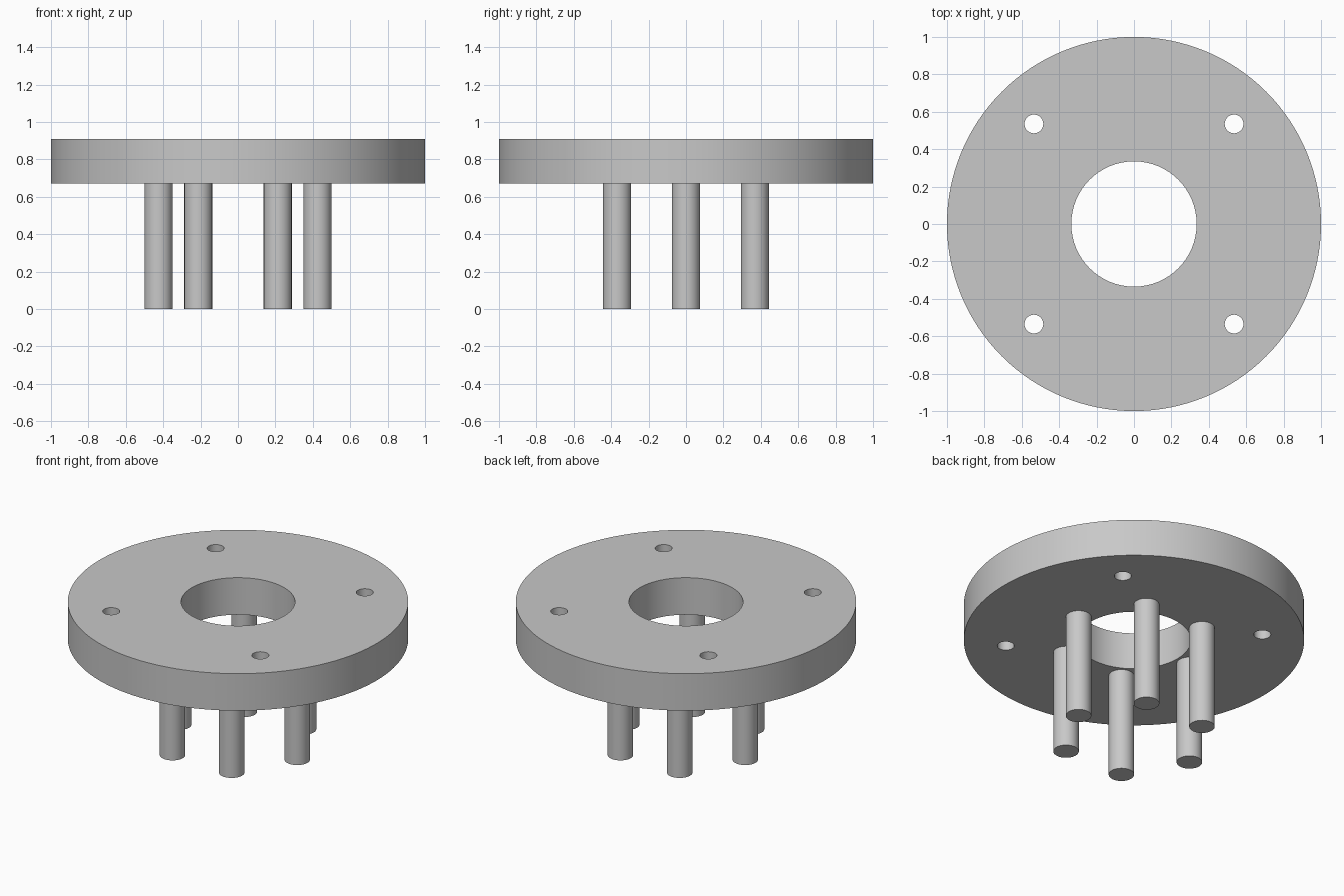
import bpy
import math

# Remove the default object
cube = bpy.data.objects.get("Cube")
if cube:
    bpy.data.objects.remove(cube, do_unlink=True)

PLATE_BOTTOM, PLATE_TOP = 0.67, 0.91
BORE_RADIUS = 0.335
BOLT_RADIUS, BOLT_OFFSET = 0.05, 0.535
PIN_RADIUS, PIN_CIRCLE = 0.075, 0.425

# One plain grey for every part
grey = bpy.data.materials.new("plain_grey")
grey.use_nodes = True
colour = (0.58, 0.58, 0.58, 1)
grey.diffuse_color = colour
grey.node_tree.nodes["Principled BSDF"].inputs["Base Color"].default_value = colour


def cylinder(name, radius, x, y, bottom, top, sides):
    bpy.ops.mesh.primitive_cylinder_add(
        vertices=sides, radius=radius, depth=top - bottom,
        location=(x, y, (bottom + top) / 2))
    obj = bpy.context.object
    obj.name = name
    obj.data.materials.append(grey)
    return obj


def smooth(obj):
    bpy.ops.object.select_all(action='DESELECT')
    obj.select_set(True)
    bpy.context.view_layer.objects.active = obj
    bpy.ops.object.shade_smooth_by_angle(angle=math.radians(30))


def drill(target, radius, x, y):
    cutter = cylinder("hole_cutter", radius, x, y,
                      PLATE_BOTTOM - 0.1, PLATE_TOP + 0.1, 64)
    cutter.hide_render = True
    mod = target.modifiers.new("hole", 'BOOLEAN')
    mod.operation = 'DIFFERENCE'
    mod.solver = 'EXACT'
    mod.object = cutter
    bpy.context.view_layer.objects.active = target
    bpy.ops.object.modifier_apply(modifier=mod.name)
    bpy.data.objects.remove(cutter, do_unlink=True)


# Flange plate with a central bore and four bolt holes
plate = cylinder("flange_plate", 1, 0, 0, PLATE_BOTTOM, PLATE_TOP, 128)
drill(plate, BORE_RADIUS, 0, 0)
for sx in (-1, 1):
    for sy in (-1, 1):
        drill(plate, BOLT_RADIUS, sx * BOLT_OFFSET, sy * BOLT_OFFSET)
smooth(plate)

# Six pins in a ring under the plate
for i in range(6):
    angle = math.tau * i / 6
    pin = cylinder(f"pin_{i + 1}", PIN_RADIUS, PIN_CIRCLE * math.cos(angle),
                   PIN_CIRCLE * math.sin(angle), 0, PLATE_BOTTOM, 48)
    smooth(pin)
